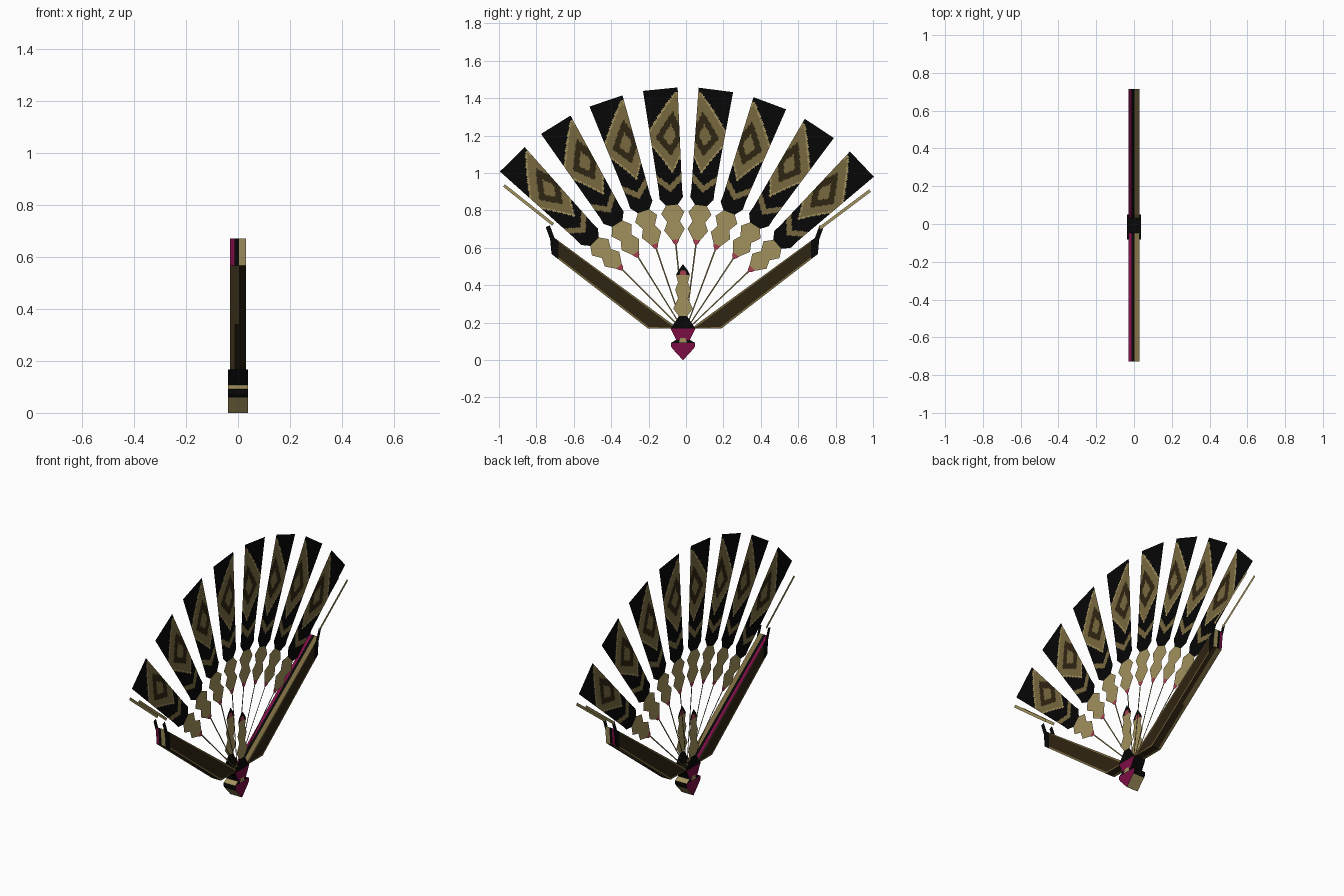
import bpy, bmesh, math

if "Cube" in bpy.data.objects:
    bpy.data.objects.remove(bpy.data.objects["Cube"])

PY, PZ = -0.007, 0.15       # pivot of the fan leaves
HY = -0.016                 # centre line of the hub

NAMES = ["gold", "olive", "brown", "black", "crimson", "red"]
COLS = [(.36, .285, .11), (.19, .14, .05), (.028, .018, .006),
        (.002, .002, .002), (.20, .004, .06), (.40, .05, .08)]
GOLD, OLIVE, BROWN, BLACK, CRIMSON, RED = range(6)
mats = []
for n, c in zip(NAMES, COLS):
    m = bpy.data.materials.new(n)
    m.diffuse_color = (*c, 1)
    m.use_nodes = True
    m.node_tree.nodes["Principled BSDF"].inputs["Base Color"].default_value = m.diffuse_color
    mats.append(m)


def finish(bm, name):
    me = bpy.data.meshes.new(name)
    bm.to_mesh(me)
    bm.free()
    for m in mats:
        me.materials.append(m)
    ob = bpy.data.objects.new(name, me)
    bpy.context.collection.objects.link(ob)
    return ob


def strip(name, base, angle, x, profile, rule, cols=1, step=0.02):
    """Flat strip along a direction in the YZ plane; profile = (distance, half width)."""
    a = math.radians(angle)
    d, p = (math.cos(a), math.sin(a)), (-math.sin(a), math.cos(a))
    rows = [profile[0]]
    for (r0, w0), (r1, w1) in zip(profile, profile[1:]):
        n = max(1, math.ceil((r1 - r0) / step))
        rows += [(r0 + (r1 - r0) * i / n, w0 + (w1 - w0) * i / n) for i in range(1, n + 1)]
    bm = bmesh.new()
    grid = []
    for r, w in rows:
        line = []
        for j in range(cols + 1):
            u = 2 * j / cols - 1
            line.append(bm.verts.new((x, base[0] + d[0] * r + p[0] * u * w,
                                      base[1] + d[1] * r + p[1] * u * w)))
        grid.append(line)
    for i in range(len(rows) - 1):
        for j in range(cols):
            f = bm.faces.new((grid[i][j + 1], grid[i][j], grid[i + 1][j], grid[i + 1][j + 1]))
            f.material_index = rule((rows[i][0] + rows[i + 1][0]) / 2, (2 * j + 1) / cols - 1)
    return finish(bm, name)


# fan leaves: thin rib, two gold diamonds, then the patterned leaf
LEAF = [(0.02, .003), (.47, .004), (.48, .013), (.497, .02), (.55, .055), (.593, .034),
        (.64, .062), (.682, .032), (.72, .063), (.76, .062), (1.305, .093)]


def leaf_rule(side):
    def rule(r, u):
        u *= side                      # +1 is the edge nearest the fan's middle
        if r < .472:
            return OLIVE
        if r < .497:
            return RED
        if r < .684:
            return GOLD
        if .75 < r - .06 * abs(u) < .79:
            return OLIVE
        if r < .8:
            return BLACK
        r0 = 1.05                      # nested lozenges leaning to the inner corner
        uc = .3 + max(0, r - r0) / .24 * .6
        k = abs(u - uc) / 1.7 + abs(r - r0) / (.24 if r > r0 else .2)
        if k > 1:
            return BLACK
        if k > .92:
            return GOLD
        if k > .55:
            return OLIVE
        return BROWN if k > .27 else OLIVE
    return rule


for i in range(8):
    ang = 89.2 + (3.5 - i) * 13.07
    strip(f"fan_leaf_{i + 1}", (PY, PZ), ang, 0, LEAF,
          leaf_rule(-1 if i < 4 else 1), cols=20, step=.008)

# slim gold edge sticks in dark sockets, a pair on each end of the fan
for s in (-1, 1):
    for x in (-.0295, .0295):
        strip("edge_stick", (-.005, .166), 89.2 - s * 52.4, x, [(.9, .008), (1.235, .008)],
              lambda r, u: GOLD, step=2)
        strip("stick_socket", (PY + s * .708, .65), 90 - s * 20, x, [(0, .012), (.07, .012)],
              lambda r, u: BLACK, step=2)

# thick end guards with striped inner faces
GUARD = [(.04, .168), (.195, .168), (.712, .567), (.722, .672), (.06, .188)]
XS = [-.03, -.013, .003, .03]
for s in (-1, 1):
    bm = bmesh.new()
    rings = [[bm.verts.new((x, PY + s * y, z)) for y, z in GUARD] for x in XS]
    n = len(GUARD)
    for k in range(3):
        for i in range(n):
            j = (i + 1) % n
            f = bm.faces.new((rings[k][i], rings[k][j], rings[k + 1][j], rings[k + 1][i]))
            if i == 2:                                   # tip
                f.material_index = (CRIMSON, BLACK, GOLD)[k]
            elif i > 2:                                  # inner face
                f.material_index = (CRIMSON, BLACK, OLIVE)[k]
            else:                                        # underside
                f.material_index = (OLIVE, BROWN, BROWN)[k]
    caps = [bm.faces.new(rings[0]), bm.faces.new(rings[-1])]
    for c in caps:
        c.material_index = BROWN
    bmesh.ops.recalc_face_normals(bm, faces=bm.faces[:])
    rim = bmesh.ops.inset_individual(bm, faces=caps, thickness=.01)
    for f in rim["faces"]:
        f.material_index = OLIVE
    # black outer corner, lighter outer half of the underside
    for cut in (.42, .675):
        bmesh.ops.bisect_plane(bm, geom=bm.verts[:] + bm.edges[:] + bm.faces[:],
                               plane_co=(0, PY + s * cut, .6), plane_no=(0, 1, 0))
    for f in bm.faces:
        c = f.calc_center_median()
        out = abs(c.y - PY)
        if abs(f.normal.x) > .9 and out > .676:
            f.material_index = BLACK
        elif f.normal.z < -.5 and out > .42 and c.x < 0:
            f.material_index = OLIVE
    finish(bm, "end_guard")

# hub: hourglass block, crimson sides, gold and black bands round the edges
HUB = [(0, .001), (.06, .056), (.072, .064), (.092, .064), (.108, .036), (.168, .066)]
BANDS = [GOLD, BLACK, BLACK, GOLD, BLACK]
bm = bmesh.new()
H = .038
rows = [[bm.verts.new((x, HY + y, z)) for x, y in ((-H, -w), (H, -w), (H, w), (-H, w))]
        for z, w in HUB]
for k in range(5):
    for i in range(4):
        j = (i + 1) % 4
        f = bm.faces.new((rows[k][i], rows[k][j], rows[k + 1][j], rows[k + 1][i]))
        f.material_index = BANDS[k]
        if i in (1, 3):
            f.material_index = BLACK if k == 3 else CRIMSON
bm.faces.new(rows[0]).material_index = GOLD
bm.faces.new(rows[-1]).material_index = BLACK
bmesh.ops.recalc_face_normals(bm, faces=bm.faces[:])
finish(bm, "hub")

# decorative zigzag plates and small gold inlays on both faces of the hub
PLATE = [(.168, .066), (.235, .022), (.275, .052), (.33, .027), (.375, .042),
         (.415, .027), (.455, .037), (.48, .025), (.51, .002)]


def plate_rule(z, u):
    if z < .232:
        return BLACK
    if z < .455:
        return GOLD
    return RED if z < .485 and abs(u) < .5 else BLACK


for s in (-1, 1):
    strip("zigzag_plate", (HY, 0), 90, s * H, PLATE, plate_rule, cols=4)
    strip("hub_inlay", (HY, 0), 90, s * (H + .001), [(.094, .022), (.118, .014)],
          lambda z, u: GOLD)
